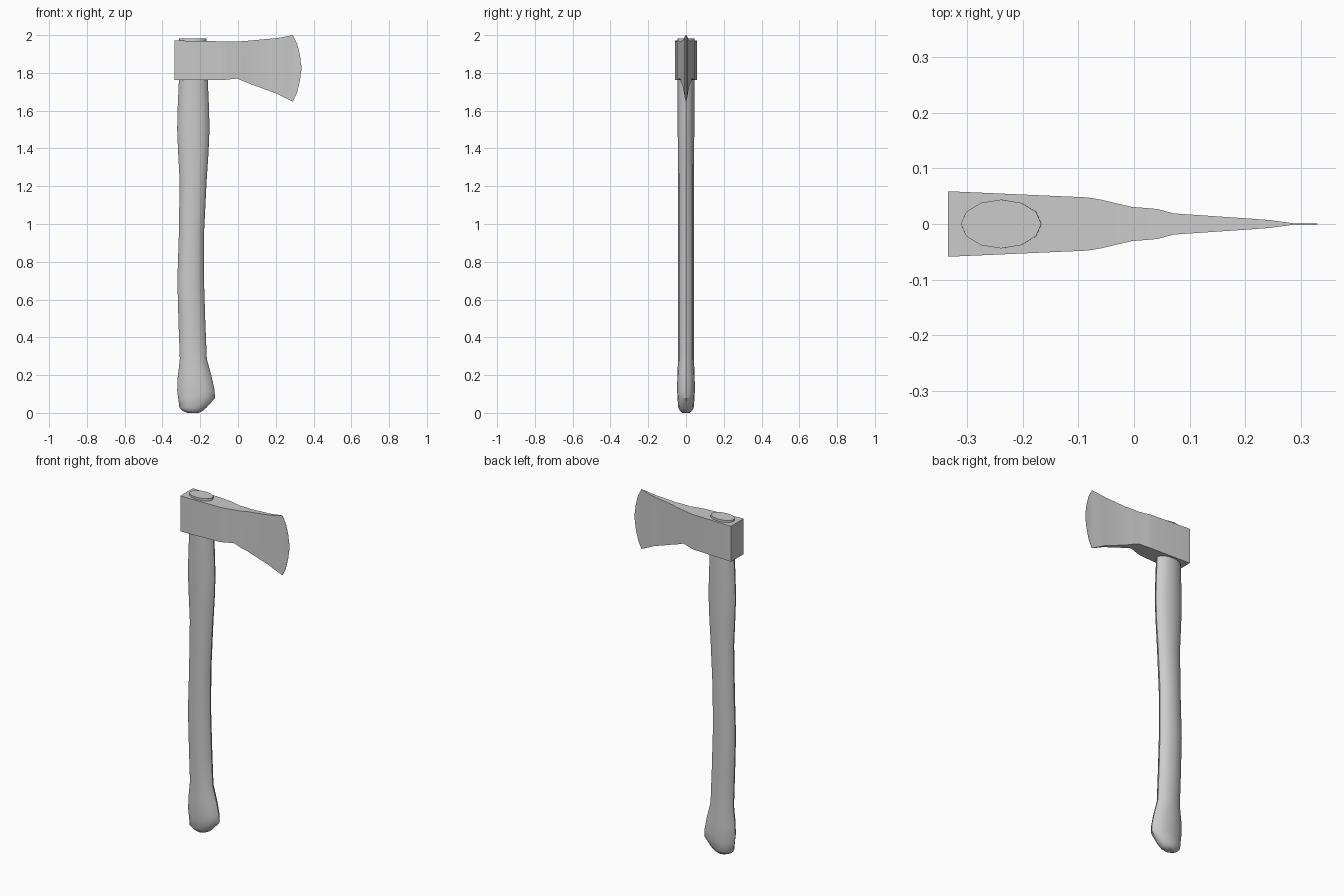
import bpy, bmesh, math


def finish(name, bm, angle):
    bmesh.ops.recalc_face_normals(bm, faces=bm.faces)
    mesh = bpy.data.meshes.new(name)
    bm.to_mesh(mesh)
    bm.free()
    ob = bpy.data.objects.new(name, mesh)
    bpy.context.collection.objects.link(ob)
    bpy.ops.object.select_all(action='DESELECT')
    ob.select_set(True)
    bpy.context.view_layer.objects.active = ob
    bpy.ops.object.shade_smooth_by_angle(angle=math.radians(angle))
    return ob


def loft(rings):
    bm = bmesh.new()
    loops = [[bm.verts.new(p) for p in ring] for ring in rings]
    n = len(loops[0])
    for a, b in zip(loops, loops[1:]):
        for i in range(n):
            j = (i + 1) % n
            bm.faces.new((a[i], a[j], b[j], b[i]))
    bm.faces.new(loops[0])
    bm.faces.new(loops[-1])
    return bm


# Handle: 12-sided oval sections (z, left x, right x, half depth)
SIDES = 12
sections = [
    (0.0, -0.268, -0.208, 0.02), (0.01, -0.292, -0.188, 0.031),
    (0.027, -0.31, -0.168, 0.041), (0.078, -0.317, -0.122, 0.045),
    (0.12, -0.322, -0.124, 0.047), (0.19, -0.319, -0.139, 0.046),
    (0.285, -0.308, -0.165, 0.042), (0.48, -0.315, -0.173, 0.042),
    (0.7, -0.321, -0.18, 0.042), (0.95, -0.313, -0.18, 0.042),
    (1.23, -0.309, -0.166, 0.042), (1.38, -0.317, -0.156, 0.043),
    (1.5, -0.322, -0.151, 0.044), (1.6, -0.32, -0.153, 0.044),
    (1.76, -0.313, -0.16, 0.044), (1.982, -0.312, -0.167, 0.044),
]
rings = []
for z, left, right, depth in sections:
    cx, r = (left + right) / 2, (right - left) / 2
    angles = [2 * math.pi * i / SIDES for i in range(SIDES)]
    rings.append([(cx + r * math.cos(a), depth * math.sin(a), z) for a in angles])
finish("handle", loft(rings), 40)

# Axe head: upright sections (x, bottom z, top z, half thickness),
# from the square poll to the thin curved cutting edge
stations = [
    (-0.335, 1.762, 1.971, 0.059), (-0.085, 1.762, 1.967, 0.048),
    (-0.06, 1.764, 1.966, 0.044), (-0.005, 1.77, 1.966, 0.031),
    (0.042, 1.751, 1.969, 0.027), (0.072, 1.739, 1.972, 0.019),
    (0.205, 1.69, 1.984, 0.010), (0.245, 1.67, 1.991, 0.007),
    (0.29, 1.648, 2.0, 0.001), (0.312, 1.693, 1.957, 0.0007),
    (0.327, 1.755, 1.9, 0.0005), (0.335, 1.815, 1.84, 0.0004),
]
rings = [[(x, -t, zb), (x, t, zb), (x, t, zt), (x, -t, zt)] for x, zb, zt, t in stations]
finish("axe_head", loft(rings), 30)
